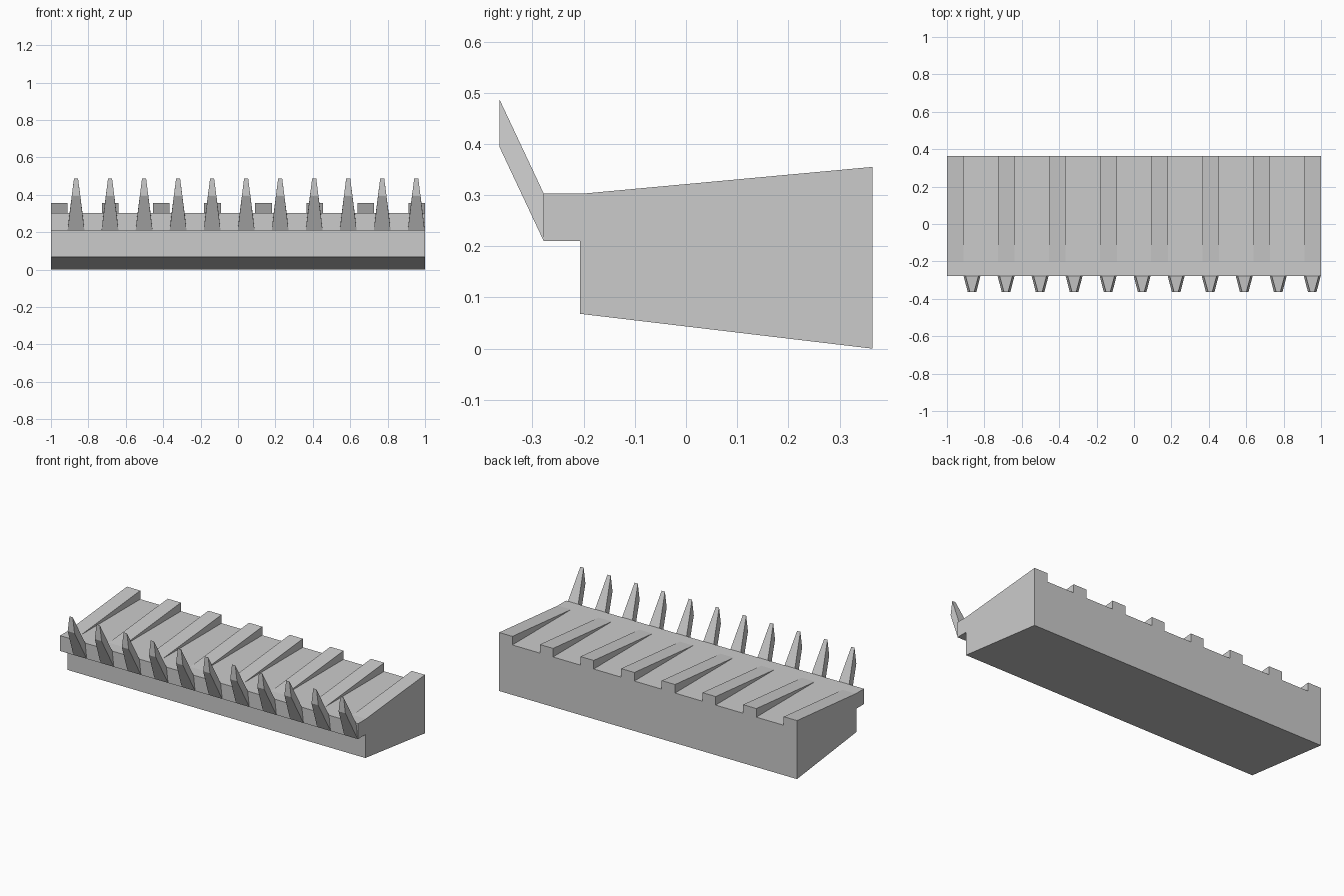
import bpy, bmesh

if "Cube" in bpy.data.objects:
    bpy.data.objects.remove(bpy.data.objects["Cube"])


def make_object(name, bm):
    bmesh.ops.recalc_face_normals(bm, faces=bm.faces)
    mesh = bpy.data.meshes.new(name)
    bm.to_mesh(mesh)
    bm.free()
    ob = bpy.data.objects.new(name, mesh)
    bpy.context.collection.objects.link(ob)
    return ob


def add_prism(bm, profile, x0, x1):
    """Extrude a (y, z) profile along x."""
    a = [bm.verts.new((x0, y, z)) for y, z in profile]
    b = [bm.verts.new((x1, y, z)) for y, z in profile]
    bm.faces.new(a)
    bm.faces.new(b)
    n = len(profile)
    for i in range(n):
        j = (i + 1) % n
        bm.faces.new((a[i], a[j], b[j], b[i]))


# Wedge-shaped body with a front lip and a rising top
BODY = [(-0.207, 0.068), (0.364, 0.0), (0.364, 0.355), (-0.2, 0.303),
        (-0.278, 0.303), (-0.278, 0.21), (-0.207, 0.21)]
bm = bmesh.new()
add_prism(bm, BODY, -1, 1)
body = make_object("ribbed_body", bm)

# Level grooves cut into the rising top, leaving eight ribs
GROOVE = [(-0.2, 0.303), (0.5, 0.303), (0.5, 0.5), (-0.2, 0.5)]
PITCH, RIB = 0.273, 0.089
bm = bmesh.new()
for i in range(7):
    x = -1 + RIB + i * PITCH
    add_prism(bm, GROOVE, x, x + PITCH - RIB)
cutter = make_object("groove_cutter", bm)
cutter.hide_render = True
cutter.hide_viewport = True
cut = body.modifiers.new("grooves", "BOOLEAN")
cut.operation = "DIFFERENCE"
cut.solver = "EXACT"
cut.object = cutter

# Row of tapered teeth leaning up and forward: (y, z, half width)
TOOTH = [(-0.278, 0.21, 0.045), (-0.278, 0.303, 0.0345),
         (-0.364, 0.486, 0.011), (-0.364, 0.393, 0.0228)]
bm = bmesh.new()
for i in range(11):
    x = -0.866 + i * 0.1819
    left = [bm.verts.new((x - w, y, z)) for y, z, w in TOOTH]
    right = [bm.verts.new((x + w, y, z)) for y, z, w in TOOTH]
    bm.faces.new(left)
    bm.faces.new(right)
    for k in range(1, 4):  # the root face rests on the lip and stays open
        j = (k + 1) % 4
        bm.faces.new((left[k], left[j], right[j], right[k]))
make_object("front_teeth", bm)
